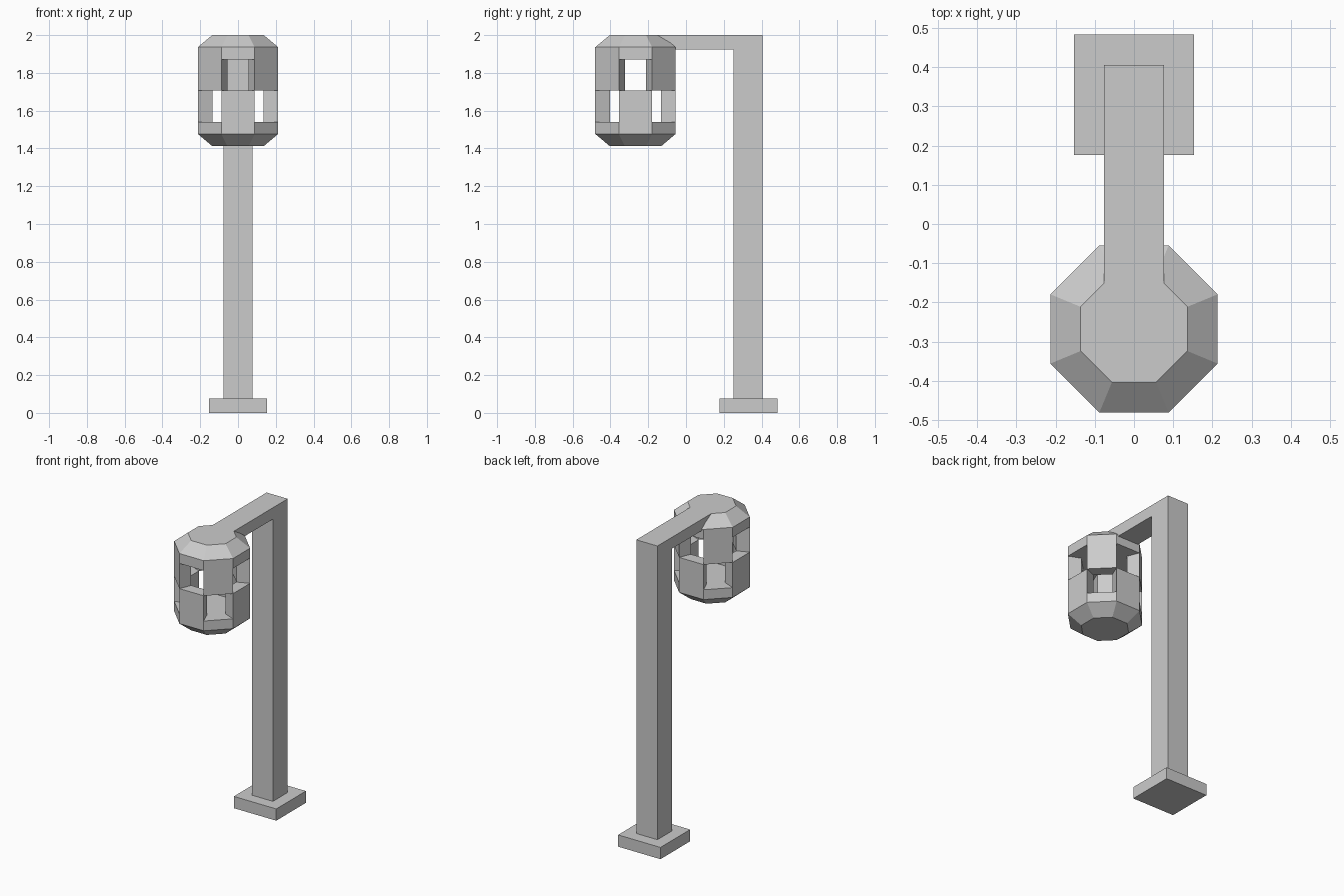
import bpy, bmesh
from math import cos, sin, radians

if "Cube" in bpy.data.objects:
    bpy.data.objects.remove(bpy.data.objects["Cube"])


def finish(name, bm):
    mesh = bpy.data.meshes.new(name)
    bm.to_mesh(mesh)
    bm.free()
    obj = bpy.data.objects.new(name, mesh)
    bpy.context.collection.objects.link(obj)
    return obj


# Square foot plate
bpy.ops.mesh.primitive_cube_add(size=1, location=(0, 0.33, 0.0385))
foot = bpy.context.object
foot.name = "foot_plate"
foot.scale = (0.307, 0.307, 0.077)

# Post and arm: one bent profile in the y-z plane, extruded along x
W = 0.0765
profile = [(0.405, 0.077), (0.405, 2.0), (-0.16, 2.0), (-0.16, 1.925),
           (0.252, 1.925), (0.252, 0.077)]
bm = bmesh.new()
face = bm.faces.new([bm.verts.new((-W, y, z)) for y, z in profile])
ext = bmesh.ops.extrude_face_region(bm, geom=[face], use_keep_orig=True)
bmesh.ops.translate(bm, vec=(2 * W, 0, 0),
                    verts=[g for g in ext["geom"] if isinstance(g, bmesh.types.BMVert)])
bmesh.ops.recalc_face_normals(bm, faces=bm.faces)
finish("post_and_arm", bm)

# Octagonal hollow lantern with windows in a checker pattern
CENTRE_Y, OUTER, INNER = -0.2675, 0.213, 0.136
bm = bmesh.new()


def ring(apothem, z):
    r = apothem / cos(radians(22.5))
    return [bm.verts.new((r * cos(radians(45 * i - 22.5)),
                          CENTRE_Y + r * sin(radians(45 * i - 22.5)), z))
            for i in range(8)]


levels = [1.412, 1.477, 1.541, 1.706, 1.871, 1.936, 2.0]
outer = [ring(INNER if k in (0, 6) else OUTER, z) for k, z in enumerate(levels)]
inner = {k: ring(INNER, levels[k]) for k in (2, 3, 4)}

for k in range(6):
    for i in range(8):
        j = (i + 1) % 8
        a, b, c, d = outer[k][i], outer[k][j], outer[k + 1][j], outer[k + 1][i]
        window = (k == 2 and i % 2 == 1) or (k == 3 and i % 2 == 0)
        if not window:
            bm.faces.new((a, b, c, d))
        if k in (2, 3):
            e, f, g, h = inner[k][i], inner[k][j], inner[k + 1][j], inner[k + 1][i]
            if window:  # sill, lintel and two jambs
                for quad in ((a, b, f, e), (h, g, c, d), (e, h, d, a), (b, c, g, f)):
                    bm.faces.new(quad)
            else:
                bm.faces.new((h, g, f, e))

# End caps, and floor and ceiling of the cavity
bm.faces.new(outer[0][::-1])
bm.faces.new(outer[6])
bm.faces.new(inner[2])
bm.faces.new(inner[4][::-1])
finish("lantern", bm)
